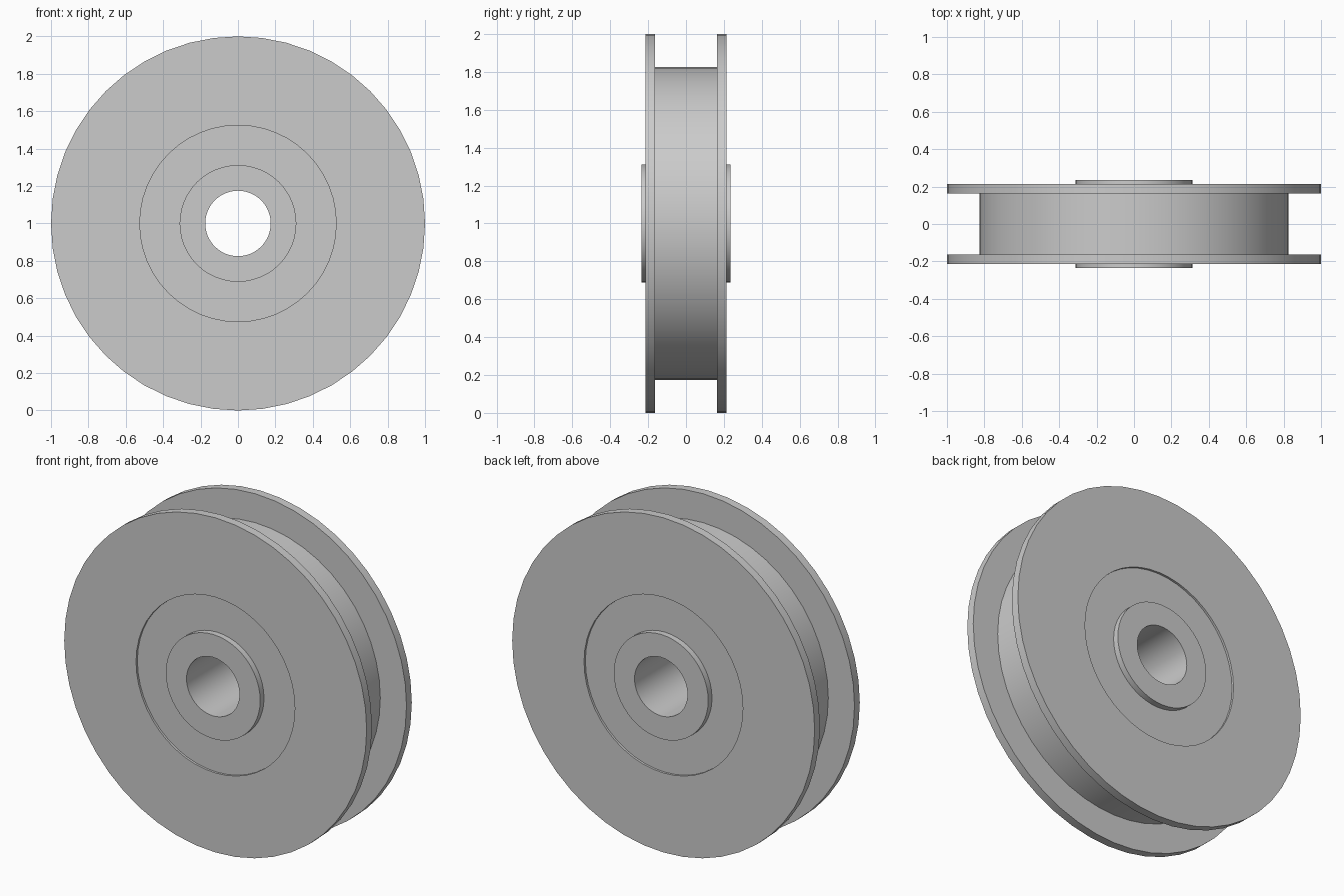
import bpy, bmesh, math
from mathutils import Matrix, Vector

cube = bpy.data.objects.get("Cube")
if cube:
    bpy.data.objects.remove(cube, do_unlink=True)

SIDES = 48

grey = bpy.data.materials.new("grey metal")
grey.use_nodes = True
colour = (0.6, 0.6, 0.6, 1)
grey.diffuse_color = colour
grey.node_tree.nodes["Principled BSDF"].inputs["Base Color"].default_value = colour


def lathe(name, profile, centre):
    """Turn a closed (radius, y) profile around the y axis."""
    bm = bmesh.new()
    rings = []
    for i in range(SIDES):
        turn = Matrix.Rotation(math.tau * i / SIDES, 3, 'Y')
        rings.append([bm.verts.new(turn @ Vector((r, y, 0)) + centre) for r, y in profile])
    n = len(profile)
    for i in range(SIDES):
        a, b = rings[i], rings[(i + 1) % SIDES]
        for j in range(n):
            k = (j + 1) % n
            bm.faces.new((a[j], a[k], b[k], b[j]))
    bmesh.ops.recalc_face_normals(bm, faces=bm.faces)
    mesh = bpy.data.meshes.new(name)
    bm.to_mesh(mesh)
    bm.free()
    mesh.materials.append(grey)
    obj = bpy.data.objects.new(name, mesh)
    bpy.context.collection.objects.link(obj)
    bpy.ops.object.select_all(action='DESELECT')
    obj.select_set(True)
    bpy.context.view_layer.objects.active = obj
    bpy.ops.object.shade_smooth_by_angle(angle=math.radians(30))
    return obj


# Front half: bore, hub face, recessed web, flange, groove
half = [(0.175, -0.236), (0.312, -0.236), (0.312, -0.2), (0.525, -0.2),
        (0.525, -0.213), (1.0, -0.213), (1.0, -0.163), (0.827, -0.163)]
# Mirrored back half closes the profile
profile = half + [(r, -y) for r, y in reversed(half)]
lathe("grooved_pulley_wheel", profile, Vector((0, 0, 1)))
